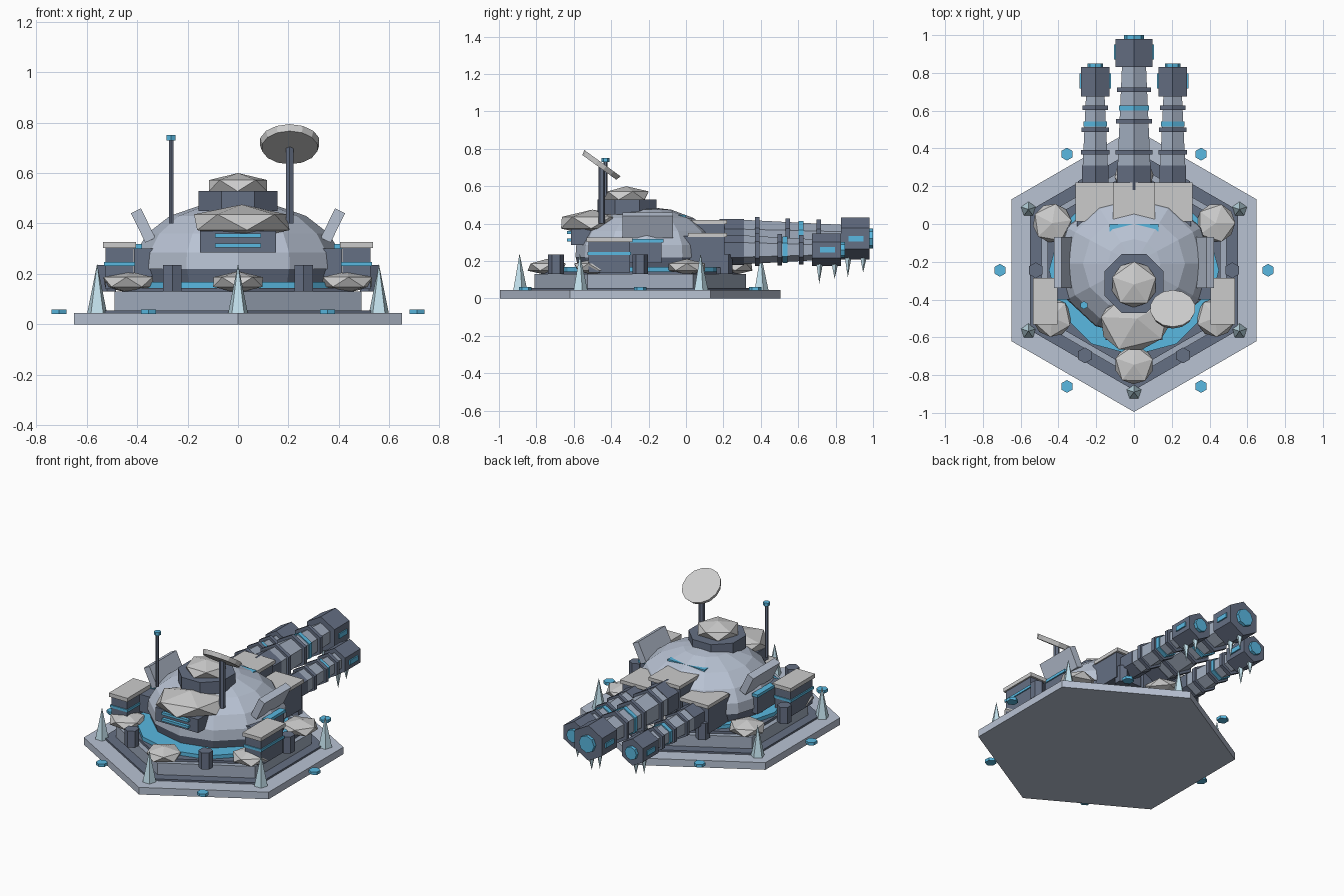
import bpy, bmesh
from math import sin, cos, pi, radians
from mathutils import Matrix

if "Cube" in bpy.data.objects:
    bpy.data.objects.remove(bpy.data.objects["Cube"])


def mat(name, c):
    m = bpy.data.materials.new(name)
    m.diffuse_color = (*c, 1)
    m.use_nodes = True
    m.node_tree.nodes["Principled BSDF"].inputs["Base Color"].default_value = m.diffuse_color
    return m


STEEL = mat("steel", (0.36, 0.42, 0.52))
PALE = mat("pale_steel", (0.48, 0.54, 0.65))
DARK = mat("dark_steel", (0.13, 0.16, 0.23))
CYAN = mat("cyan_glow", (0.10, 0.48, 0.75))
SNOW = mat("snow", (0.85, 0.86, 0.88))
ICE = mat("ice", (0.55, 0.76, 0.85))
CY = -0.245  # hex base centre on y
AIM = (-pi / 2, 0, 0)  # turns a z axis part to point along +y


def finish(name, bm, m, loc, rot, scale):
    bmesh.ops.recalc_face_normals(bm, faces=bm.faces)
    me = bpy.data.meshes.new(name)
    bm.to_mesh(me)
    bm.free()
    me.materials.append(m)
    o = bpy.data.objects.new(name, me)
    o.location, o.rotation_euler, o.scale = loc, rot, scale
    bpy.context.collection.objects.link(o)
    return o


def lathe(name, prof, n, m, loc=(0, 0, 0), rot=(0, 0, 0), scale=(1, 1, 1), phase=pi / 2):
    bm = bmesh.new()
    rings = [[bm.verts.new((r * cos(phase + 2 * pi * i / n), r * sin(phase + 2 * pi * i / n), z))
              for i in range(n)] for r, z in prof]
    for a, b in zip(rings, rings[1:]):
        for i in range(n):
            j = (i + 1) % n
            bm.faces.new((a[i], a[j], b[j], b[i]))
    bm.faces.new(rings[0])
    bm.faces.new(rings[-1])
    bmesh.ops.remove_doubles(bm, verts=bm.verts, dist=0.0002)
    return finish(name, bm, m, loc, rot, scale)


def cyl(name, r, z0, z1, n, m, x=0, y=0):
    return lathe(name, [(r, z0), (r, z1)], n, m, (x, y, 0))


def box(name, x, y, z, m, rot=(0, 0, 0)):
    """x, y, z are (low, high) ranges."""
    bm = bmesh.new()
    size = [b - a for a, b in (x, y, z)]
    bmesh.ops.create_cube(bm, size=1, matrix=Matrix.Diagonal((*size, 1)))
    return finish(name, bm, m, [(a + b) / 2 for a, b in (x, y, z)], rot, (1, 1, 1))


def clump(name, loc, scale, turn=0):
    bm = bmesh.new()
    bmesh.ops.create_icosphere(bm, subdivisions=1, radius=1)
    return finish(name, bm, SNOW, loc, (0, 0, turn), scale)


def span(c, h):
    return (c - h, c + h)


# Hexagonal base tiers
cyl("base_plate", 0.75, 0, 0.045, 6, PALE, y=CY)
cyl("base_lip", 0.635, 0.04, 0.056, 6, DARK, y=CY)
cyl("lower_tier", 0.565, 0.05, 0.13, 6, STEEL, y=CY)
cyl("tier_cap", 0.53, 0.125, 0.145, 6, DARK, y=CY)
cyl("glow_ring", 0.45, 0.14, 0.168, 12, CYAN, y=CY)

# Ring of snow, spikes, posts and studs
for i in range(6):
    a = pi / 6 + i * pi / 3
    c, s = cos(a), sin(a)
    clump("rim_snow", (0.5 * c, CY + 0.5 * s, 0.168), (0.115, 0.115, 0.043), i * 0.7)
    lathe("ice_spike", [(0.042, 0.04), (0, 0.24)], 5, ICE, (0.645 * c, CY + 0.645 * s, 0))
    b = i * pi / 3
    c, s = cos(b), sin(b)
    cyl("post", 0.042, 0.13, 0.235, 6, DARK, 0.52 * c, CY + 0.52 * s)
    cyl("outer_stud", 0.034, 0.042, 0.06, 6, CYAN, 0.71 * c, CY + 0.71 * s)

# Turret dome
lathe("turret_skirt", [(0.385, 0.15), (0.405, 0.225)], 12, DARK, (0, -0.21, 0), scale=(1, 0.94, 1), phase=0)
lathe("turret_dome", [(0.41, 0.22), (0.405, 0.285), (0.36, 0.36), (0.27, 0.43), (0.14, 0.475), (0, 0.49)],
      12, PALE, (0, -0.21, 0), scale=(1, 0.93, 1), phase=0)
box("rear_light_bar", (-0.13, 0.13), (-0.04, 0), (0.415, 0.445), CYAN)

# Front sensor and snow cap
box("sensor_box", (-0.15, 0.15), (-0.615, -0.45), (0.285, 0.37), DARK)
for z in (0.312, 0.352):
    box("sensor_strip", (-0.092, 0.092), (-0.635, -0.6), span(z, 0.008), CYAN)
clump("front_snow", (0.015, -0.5, 0.405), (0.225, 0.185, 0.07), 0.5)

# Hatch
lathe("hatch", [(0.17, 0.45), (0.17, 0.528)], 8, DARK, (0, -0.315, 0), phase=pi / 8)
clump("hatch_snow", (0, -0.32, 0.55), (0.135, 0.135, 0.05), 0.3)

# Side pods and armour plates, mirrored
for s in (-1, 1):
    def side(a, b):
        return tuple(sorted((s * a, s * b)))
    box("pod_body", side(0.415, 0.525), (-0.52, -0.3), (0.14, 0.31), DARK)
    box("pod_strip", side(0.408, 0.532), (-0.526, -0.294), (0.232, 0.248), CYAN)
    box("pod_lid", side(0.405, 0.535), (-0.533, -0.287), (0.302, 0.326), SNOW)
    box("flank_block", side(0.3, 0.413), (-0.4, -0.13), (0.19, 0.3), DARK)
    box("flank_strip", side(0.38, 0.42), (-0.3, -0.12), (0.3, 0.318), CYAN)
    box("side_plate", span(s * 0.376, 0.022), (-0.34, -0.07), (0.327, 0.457), PALE, (0, s * radians(26), 0))

# Antenna and dish
cyl("antenna", 0.01, 0.4, 0.735, 6, DARK, -0.265, -0.43)
cyl("antenna_tip", 0.021, 0.73, 0.75, 6, CYAN, -0.265, -0.43)
cyl("dish_mast", 0.018, 0.4, 0.705, 6, DARK, 0.205, -0.45)
lathe("dish", [(0.112, -0.014), (0.12, 0.014)], 14, SNOW, (0.205, -0.455, 0.712), (radians(-36), 0, 0))


# Cannon: breech, tapering barrel, rings, muzzle, lights and icicles
def cannon(x, z, r, muzzle, end, rings, glow):
    def part(name, prof, m, n=6):
        lathe(name, prof, n, m, (x, 0, z), AIM)
    part("breech", [(r * 0.93, 0.18), (r * 0.93, 0.31)], DARK)
    part("barrel", [(r * 0.9, 0.3), (r * 0.65, muzzle + 0.02)], STEEL)
    for i, y in enumerate(rings):
        part("barrel_ring", [(r * (1.02 - 0.05 * i), y - 0.012), (r * (1.02 - 0.05 * i), y + 0.012)], DARK)
    part("barrel_glow", [(r * 0.83, glow - 0.013), (r * 0.83, glow + 0.013)], CYAN)
    part("muzzle", [(r, muzzle), (r, end)], DARK)
    part("muzzle_light", [(r * 0.48, end - 0.01), (r * 0.48, end + 0.02)], CYAN, 8)
    mid = (muzzle + end) / 2
    box("muzzle_side_light", span(x, r * 0.866 + 0.008), span(mid + 0.005, 0.04), span(z, 0.015), CYAN)
    for k, d in ((-0.04, 0.11), (0.042, 0.085)):
        top = z - r + 0.015
        lathe("icicle", [(0.02, top), (0, top - d)], 5, ICE, (x, mid + k, 0))


cannon(0, 0.32, 0.112, 0.83, 0.98, (0.38, 0.545, 0.71), 0.615)
for s in (-1, 1):
    cannon(s * 0.205, 0.26, 0.086, 0.675, 0.83, (0.38, 0.5, 0.615), 0.53)

# Gun mantlet blocks with snow plates
for x, w, top in ((0, 0.11, 0.42), (-0.21, 0.1, 0.35), (0.21, 0.1, 0.35)):
    box("mantlet_block", span(x, w - 0.008), (-0.05, 0.205), (0.165, top - 0.015), DARK)
    box("mantlet_plate", span(x, w), (0.012, 0.22), (top - 0.022, top), SNOW)
